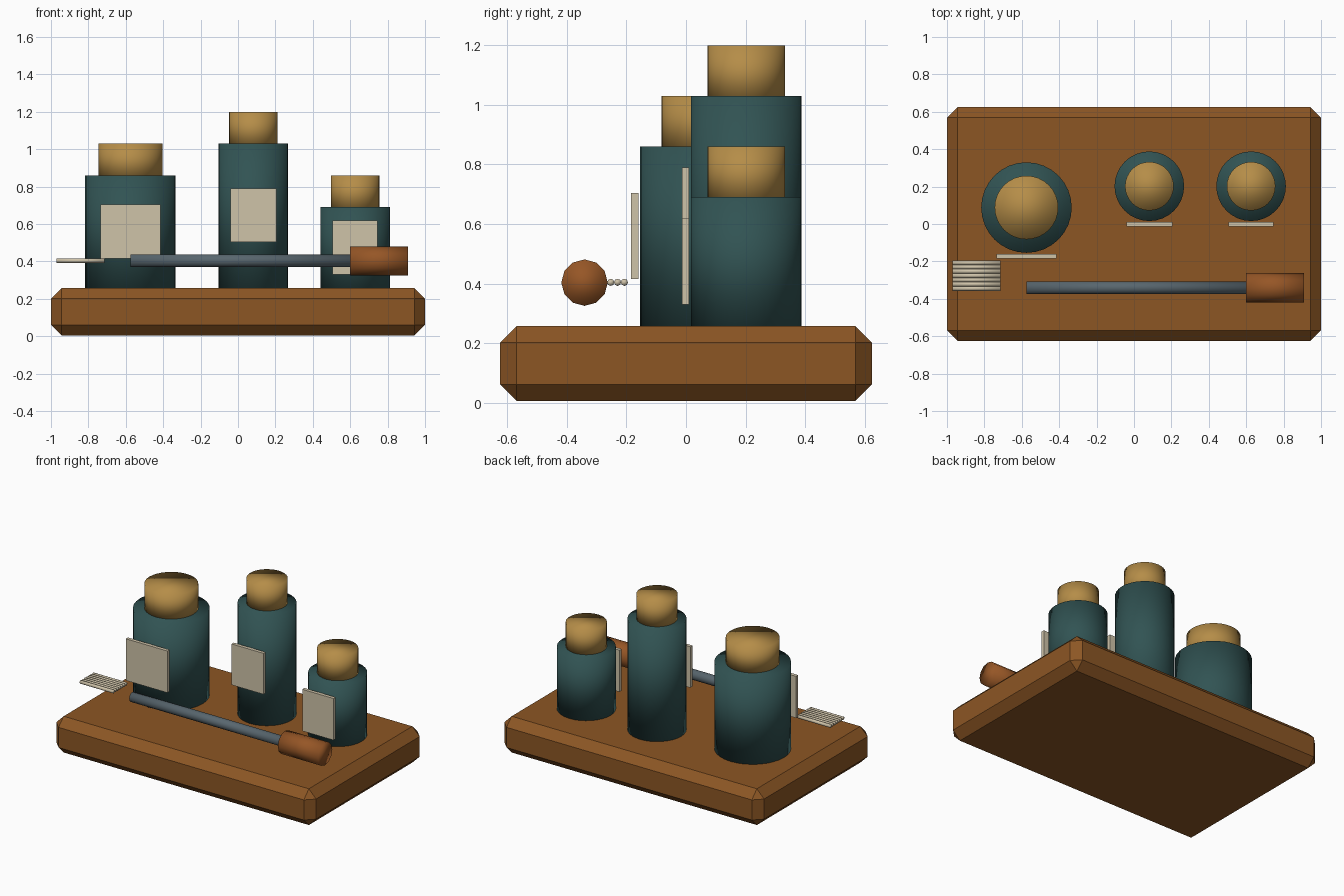
import bpy
import math

if "Cube" in bpy.data.objects:
    bpy.data.objects.remove(bpy.data.objects["Cube"])


def material(name, rgb):
    """Flat colour from 0-255 sRGB values."""
    m = bpy.data.materials.new(name)
    lin = [(c / 255 / 12.92) if c < 11 else ((c / 255 + 0.055) / 1.055) ** 2.4 for c in rgb]
    m.diffuse_color = (*lin, 1)
    m.use_nodes = True
    m.node_tree.nodes["Principled BSDF"].inputs["Base Color"].default_value = m.diffuse_color
    return m


WOOD = material("base_wood", (140, 86, 36))
HANDLE = material("handle_wood", (150, 86, 38))
TEAL = material("teal_glass", (49, 83, 83))
CORK = material("cork", (181, 141, 72))
PAPER = material("cream", (207, 195, 169))
STEEL = material("grey_steel", (88, 102, 110))


def finish(name, mat):
    ob = bpy.context.object
    ob.name = name
    ob.data.materials.append(mat)
    return ob


def box(name, mat, lo, hi):
    centre = [(a + b) / 2 for a, b in zip(lo, hi)]
    bpy.ops.mesh.primitive_cube_add(size=1, location=centre)
    ob = finish(name, mat)
    ob.scale = [b - a for a, b in zip(lo, hi)]
    bpy.ops.object.transform_apply(location=False, rotation=False, scale=True)
    return ob


def upright(name, mat, x, y, r, z0, z1, sides=32):
    bpy.ops.mesh.primitive_cylinder_add(vertices=sides, radius=r, depth=z1 - z0,
                                        location=(x, y, (z0 + z1) / 2))
    bpy.ops.object.shade_smooth()
    return finish(name, mat)


def rod(name, mat, x0, x1, y, z, r, sides):
    """Cylinder lying along x."""
    bpy.ops.mesh.primitive_cylinder_add(vertices=sides, radius=r, depth=x1 - x0,
                                        location=((x0 + x1) / 2, y, z),
                                        rotation=(0, math.pi / 2, 0))
    bpy.ops.object.shade_smooth()
    return finish(name, mat)


# Chamfered wooden base
base = box("base", WOOD, (-1, -0.625, 0.005), (1, 0.625, 0.257))
bevel = base.modifiers.new("chamfer", "BEVEL")
bevel.width = 0.056
bevel.segments = 1

# Jars: x, y, radius, top, cork radius, label (x0, x1, z0, z1)
jars = {
    "wide": (-0.575, 0.088, 0.242, 0.86, 0.17, (-0.735, -0.415, 0.415, 0.705)),
    "tall": (0.082, 0.202, 0.186, 1.03, 0.13, (-0.04, 0.205, 0.505, 0.79)),
    "short": (0.626, 0.202, 0.186, 0.69, 0.13, (0.505, 0.745, 0.33, 0.62)),
}
for kind, (x, y, r, top, cork_r, (x0, x1, z0, z1)) in jars.items():
    upright(kind + "_jar", TEAL, x, y, r, 0.25, top)
    upright(kind + "_cork", CORK, x, y, cork_r, top - 0.02, top + 0.17)
    front = y - r - 0.006
    box(kind + "_label", PAPER, (x0, front - 0.024, z0), (x1, front, z1))

# Brush: shaft, grip and a row of bristles
rod("brush_shaft", STEEL, -0.575, 0.6, -0.341, 0.404, 0.034, 16)
rod("brush_grip", HANDLE, 0.6, 0.91, -0.341, 0.403, 0.078, 12)
for i in range(7):
    rod(f"bristle_{i + 1}", PAPER, -0.97, -0.715, -0.345 + 0.023 * i, 0.404, 0.012, 8)
